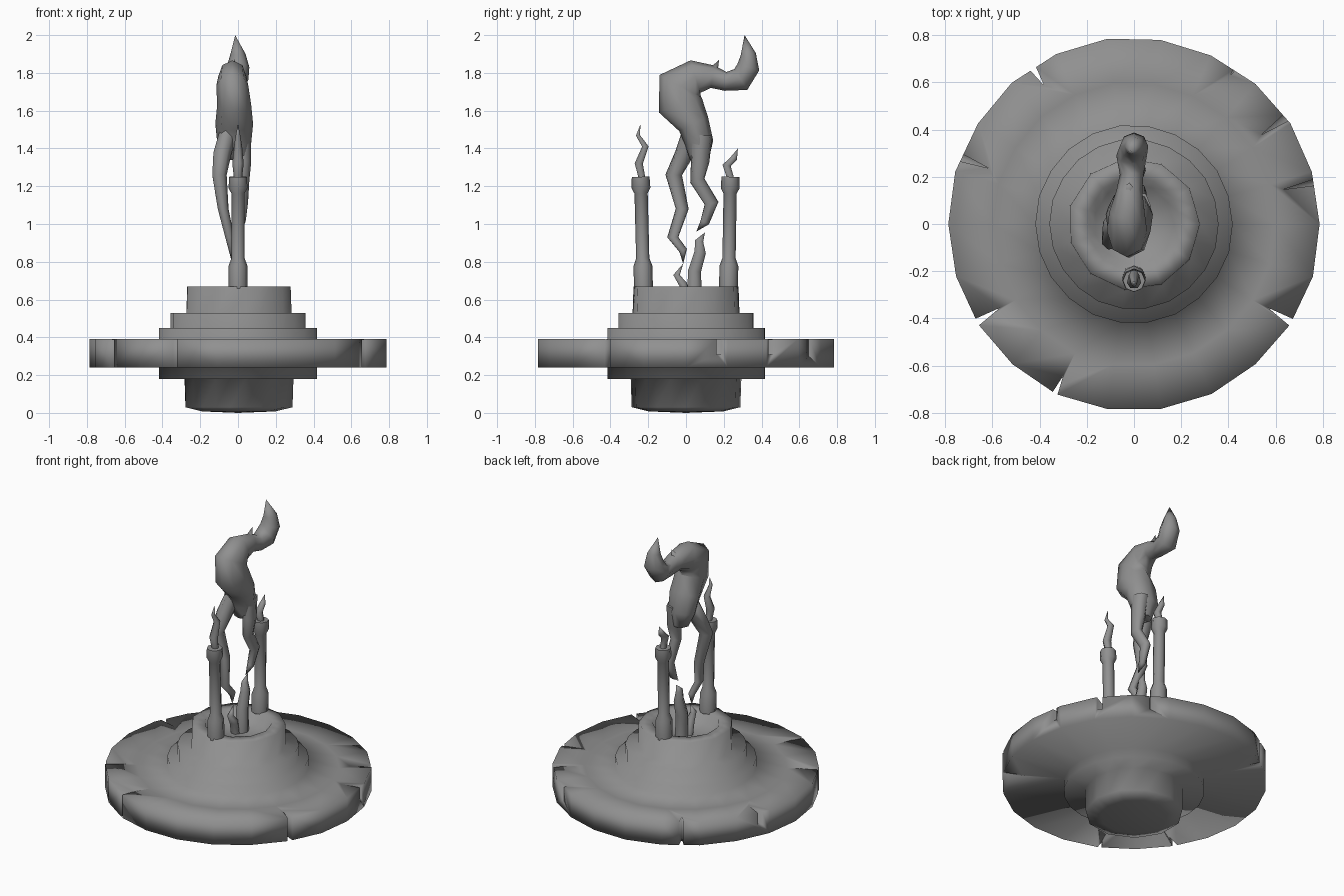
import bpy, bmesh, math, random
from mathutils import Vector

random.seed(4)
cube = bpy.data.objects.get("Cube")
if cube:
    bpy.data.objects.remove(cube, do_unlink=True)

stone = bpy.data.materials.new("stone_grey")
stone.use_nodes = True
GREY = (0.28, 0.28, 0.28, 1)
stone.diffuse_color = GREY
stone.node_tree.nodes["Principled BSDF"].inputs["Base Color"].default_value = GREY


def finish(name, bm):
    """Turn a bmesh into a linked object with outward normals."""
    bmesh.ops.recalc_face_normals(bm, faces=bm.faces)
    mesh = bpy.data.meshes.new(name)
    bm.to_mesh(mesh)
    bm.free()
    mesh.materials.append(stone)
    obj = bpy.data.objects.new(name, mesh)
    bpy.context.collection.objects.link(obj)
    return obj


def smooth(obj, angle):
    bpy.ops.object.select_all(action="DESELECT")
    obj.select_set(True)
    bpy.context.view_layer.objects.active = obj
    bpy.ops.object.shade_smooth_by_angle(angle=math.radians(angle))


def skin_rings(bm, rings):
    """Bridge successive vertex rings; one-vertex rings become fans."""
    for a, b in zip(rings, rings[1:]):
        n = max(len(a), len(b))
        for i in range(n):
            j = (i + 1) % n
            if len(a) == 1:
                bm.faces.new((a[0], b[j], b[i]))
            elif len(b) == 1:
                bm.faces.new((a[i], a[j], b[0]))
            else:
                bm.faces.new((a[i], a[j], b[j], b[i]))


def lathe(name, profile, sides):
    """Revolve a profile; small radii are pulled to half as many sides."""
    bm = bmesh.new()
    rings = []
    wobble = [random.uniform(-0.008, 0.004) for _ in range(sides)]
    for r, z in profile:
        if r == 0:
            rings.append([bm.verts.new((0, 0, z))])
            continue
        ring = []
        for i in range(sides):
            a = math.tau * i / sides
            rr = r + wobble[i] * r
            if r < 0.3 and i % 2:
                rr = r * math.cos(math.tau / sides)
            ring.append(bm.verts.new((rr * math.cos(a), rr * math.sin(a), z)))
        rings.append(ring)
    skin_rings(bm, rings)
    return finish(name, bm)


def wisp(name, path, sides=7):
    """Sweep an ellipse along (x, y, z, x radius, in-plane radius) points."""
    bm = bmesh.new()
    pts = [Vector(p[:3]) for p in path]
    rings = []
    for k, p in enumerate(path):
        if p[3] == 0:
            rings.append([bm.verts.new(pts[k])])
            continue
        t = pts[min(k + 1, len(pts) - 1)] - pts[max(k - 1, 0)]
        side = Vector((1, 0, 0))
        normal = side.cross(t).normalized()
        rings.append([bm.verts.new(pts[k] + side * p[3] * math.cos(math.tau * i / sides)
                                   + normal * p[4] * math.sin(math.tau * i / sides))
                      for i in range(sides)])
    skin_rings(bm, rings)
    if len(rings[0]) > 1:
        bm.faces.new(rings[0])
    if len(rings[-1]) > 1:
        bm.faces.new(rings[-1])
    obj = finish(name, bm)
    smooth(obj, 75)
    return obj


# Stepped stone base: foot, collar, wide disc, tiers and a shallow basin
base = lathe("stone_base", [
    (0, 0), (0.2, 0.008), (0.29, 0.03), (0.295, 0.18), (0.42, 0.18), (0.42, 0.24),
    (0.79, 0.24), (0.79, 0.39), (0.6, 0.385), (0.42, 0.39), (0.42, 0.45),
    (0.36, 0.45), (0.36, 0.53), (0.285, 0.53), (0.28, 0.67), (0.2, 0.67),
    (0.17, 0.61), (0, 0.6)], 22)

# Cracks in the disc rim: angle, inner radius, half width, floor height
cracks = [(123, 0.7, 0.025, 0.2), (57, 0.75, 0.015, 0.3), (35, 0.66, 0.025, 0.31),
          (13, 0.65, 0.02, 0.31), (159, 0.66, 0.025, 0.31), (212, 0.67, 0.025, 0.2),
          (328, 0.67, 0.025, 0.2), (245, 0.71, 0.02, 0.2)]
bm = bmesh.new()
for angle, inner, half, floor in cracks:
    a = math.radians(angle)
    out = Vector((math.cos(a), math.sin(a), 0))
    across = Vector((-out.y, out.x, 0))
    rings = []
    for z in (floor, 0.5):
        up = Vector((0, 0, z))
        rings.append([bm.verts.new(v + up) for v in
                      (out * inner, out * 0.85 + across * half, out * 0.85 - across * half)])
    skin_rings(bm, rings)
    for ring in rings:
        bm.faces.new(ring)
cutter = finish("crack_cutter", bm)
cutter.hide_render = True
cut = base.modifiers.new("cracks", "BOOLEAN")
cut.operation = "DIFFERENCE"
cut.solver = "EXACT"
cut.object = cutter
bpy.context.view_layer.objects.active = base
bpy.ops.object.modifier_apply(modifier=cut.name)
bpy.data.objects.remove(cutter, do_unlink=True)
smooth(base, 93)

# Twisting spirit with a curled, pointed head
wisp("spirit_body", [
    (-0.01, 0.07, 1.34, 0.055, 0.05), (-0.02, 0.07, 1.43, 0.09, 0.075),
    (-0.02, 0.04, 1.53, 0.1, 0.085), (-0.02, -0.03, 1.63, 0.09, 0.12),
    (-0.03, -0.03, 1.73, 0.085, 0.125), (-0.03, 0.05, 1.78, 0.075, 0.09),
    (-0.02, 0.14, 1.78, 0.055, 0.06), (-0.01, 0.21, 1.755, 0.05, 0.05),
    (-0.01, 0.29, 1.765, 0.065, 0.065), (0, 0.33, 1.83, 0.06, 0.06),
    (0, 0.33, 1.9, 0.04, 0.04), (-0.015, 0.31, 2, 0, 0)], 8)
wisp("spirit_crest", [
    (-0.02, 0.14, 1.8, 0.03, 0.03), (-0.02, 0.175, 1.87, 0, 0)], 5)
wisp("spirit_right_tail", [
    (-0.05, 0.04, 1.49, 0.05, 0.06), (-0.085, -0.01, 1.37, 0.05, 0.05),
    (-0.1, -0.065, 1.26, 0.04, 0.045), (-0.08, -0.02, 1.08, 0.03, 0.035),
    (-0.045, -0.07, 0.93, 0.025, 0.03), (-0.03, -0.015, 0.86, 0.02, 0.022),
    (-0.03, -0.015, 0.79, 0, 0)])
wisp("spirit_left_tail", [
    (0.02, 0.08, 1.47, 0.05, 0.06), (0.03, 0.075, 1.33, 0.04, 0.05),
    (0.03, 0.06, 1.23, 0.03, 0.04), (0.025, 0.135, 1.11, 0.028, 0.038),
    (0.02, 0.1, 1.01, 0.02, 0.025), (0.015, 0.055, 0.96, 0, 0)])

# Candles on the rim, front one leaning slightly outwards
for label, foot, top in (("front", -0.225, -0.24), ("back", 0.225, 0.235)):
    steps = [(0, 0.05), (0.2, 0.05), (0.27, 0.035), (0.85, 0.035), (0.9, 0.05), (1, 0.047)]
    wisp(label + "_candle", [
        (0, foot + (top - foot) * t, 0.66 + 0.59 * t, r, r) for t, r in steps], 8)

# Candle flames
wisp("front_candle_flame", [
    (0, -0.23, 1.23, 0.02, 0.02), (0, -0.25, 1.32, 0.03, 0.025),
    (0, -0.215, 1.41, 0.022, 0.02), (0, -0.255, 1.47, 0.012, 0.012),
    (0, -0.24, 1.53, 0, 0)], 6)
wisp("back_candle_flame", [
    (0, 0.24, 1.23, 0.02, 0.02), (0, 0.215, 1.31, 0.025, 0.025),
    (0, 0.255, 1.35, 0.02, 0.02), (0, 0.275, 1.4, 0, 0)], 6)

# Smaller flames rising from the basin
wisp("basin_flame", [
    (0, 0.045, 0.6, 0.04, 0.045), (0, 0.045, 0.75, 0.04, 0.04),
    (0, 0.075, 0.85, 0.03, 0.035), (0, 0.07, 0.91, 0.02, 0.025),
    (0, 0.1, 0.955, 0, 0)], 6)
wisp("basin_ember", [
    (-0.02, 0, 0.6, 0.03, 0.025), (-0.02, -0.015, 0.68, 0.03, 0.025),
    (-0.02, -0.05, 0.73, 0.02, 0.02), (-0.02, -0.015, 0.79, 0, 0)], 6)
